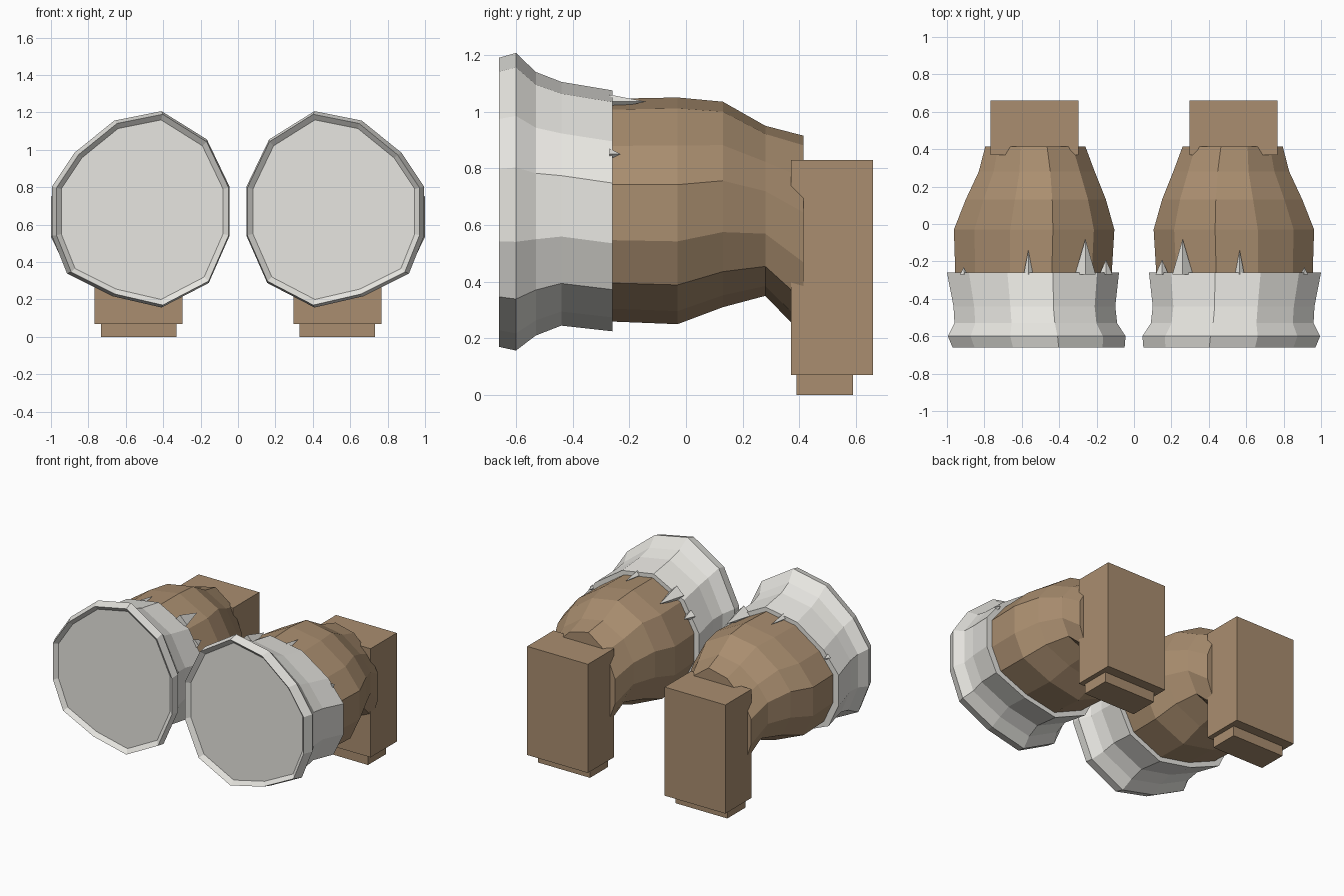
import bpy, bmesh
from mathutils import Vector, Matrix

if "Cube" in bpy.data.objects:
    bpy.data.objects.remove(bpy.data.objects["Cube"])

# Uneven 12-sided cross-section, normalised to -1..1 in x and z
OUTLINE = [(.99, .80), (.87, .98), (.66, 1.15), (.41, 1.20), (.17, 1.05), (.05, .80),
           (.05, .54), (.16, .29), (.41, .16), (.67, .22), (.91, .34), (.99, .54)]
UNIT = [((x - .52) / .47, (z - .68) / .52) for x, z in OUTLINE]


def material(name, colour):
    m = bpy.data.materials.new(name)
    m.diffuse_color = (*colour, 1)
    m.use_nodes = True
    m.node_tree.nodes["Principled BSDF"].inputs["Base Color"].default_value = m.diffuse_color
    return m


brown = material("brown", (.40, .27, .16))
white = material("off_white", (.80, .79, .75))


def finish(name, bm, mat):
    """Turn a bmesh into a flat shaded object mirrored across x = 0."""
    bmesh.ops.recalc_face_normals(bm, faces=bm.faces)
    me = bpy.data.meshes.new(name)
    bm.to_mesh(me)
    bm.free()
    me.materials.append(mat)
    ob = bpy.data.objects.new(name, me)
    bpy.context.collection.objects.link(ob)
    mod = ob.modifiers.new("Mirror", 'MIRROR')
    mod.use_mirror_merge = False
    return ob


def barrel(name, rings, mat):
    """Loft the outline through rings of (y, xmin, xmax, zmin, zmax)."""
    bm = bmesh.new()
    loops = []
    for y, x0, x1, z0, z1 in rings:
        loops.append([bm.verts.new(((x0 + x1) / 2 + u * (x1 - x0) / 2, y,
                                    (z0 + z1) / 2 + v * (z1 - z0) / 2)) for u, v in UNIT])
    n = len(UNIT)
    for a, b in zip(loops, loops[1:]):
        for i in range(n):
            j = (i + 1) % n
            bm.faces.new((a[i], a[j], b[j], b[i]))
    bm.faces.new(loops[0])
    bm.faces.new(loops[-1])
    return finish(name, bm, mat)


def box(name, lo, hi, mat):
    lo, hi = Vector(lo), Vector(hi)
    bm = bmesh.new()
    bmesh.ops.create_cube(bm, size=1, matrix=Matrix.Translation((lo + hi) / 2)
                          @ Matrix.Diagonal((*(hi - lo), 1)))
    return finish(name, bm, mat)


def spike(name, base, length, radius, mat):
    """Small four-sided barb pointing backwards from the collar."""
    bm = bmesh.new()
    bmesh.ops.create_cone(bm, cap_ends=True, segments=4, radius1=radius, radius2=0, depth=length,
                          matrix=Matrix.Translation(Vector(base) + Vector((0, length / 2, 0)))
                          @ Matrix.Rotation(-1.5708, 4, 'X'))
    return finish(name, bm, mat)


# Flared white collar with a shallow recessed front disc
barrel("front_collar", [
    (-.635, .08, .945, .20, 1.16),
    (-.66, .05, .97, .17, 1.19),
    (-.60, .045, .995, .157, 1.207),
    (-.53, .09, .96, .21, 1.14),
    (-.44, .10, .965, .245, 1.105),
    (-.26, .08, 1.00, .225, 1.075)], white)

# Tapering brown body
barrel("body", [
    (-.28, .12, .955, .26, 1.045),
    (-.03, .105, .963, .25, 1.05),
    (.13, .15, .90, .31, 1.035),
    (.28, .21, .83, .35, .95),
    (.415, .26, .795, .21, .915)], brown)

# Rear post and its foot
box("rear_post", (.297, .37, .07), (.767, .66, .83), brown)
box("post_foot", (.33, .39, 0), (.733, .59, .08), brown)

# Small barbs behind the collar
spike("large_barb", (.26, -.27, .98), .19, .055, white)
spike("top_barb", (.565, -.27, 1.035), .13, .025, white)
spike("side_barb", (.15, -.27, .86), .08, .035, white)
spike("outer_barb", (.91, -.27, .85), .04, .02, white)
